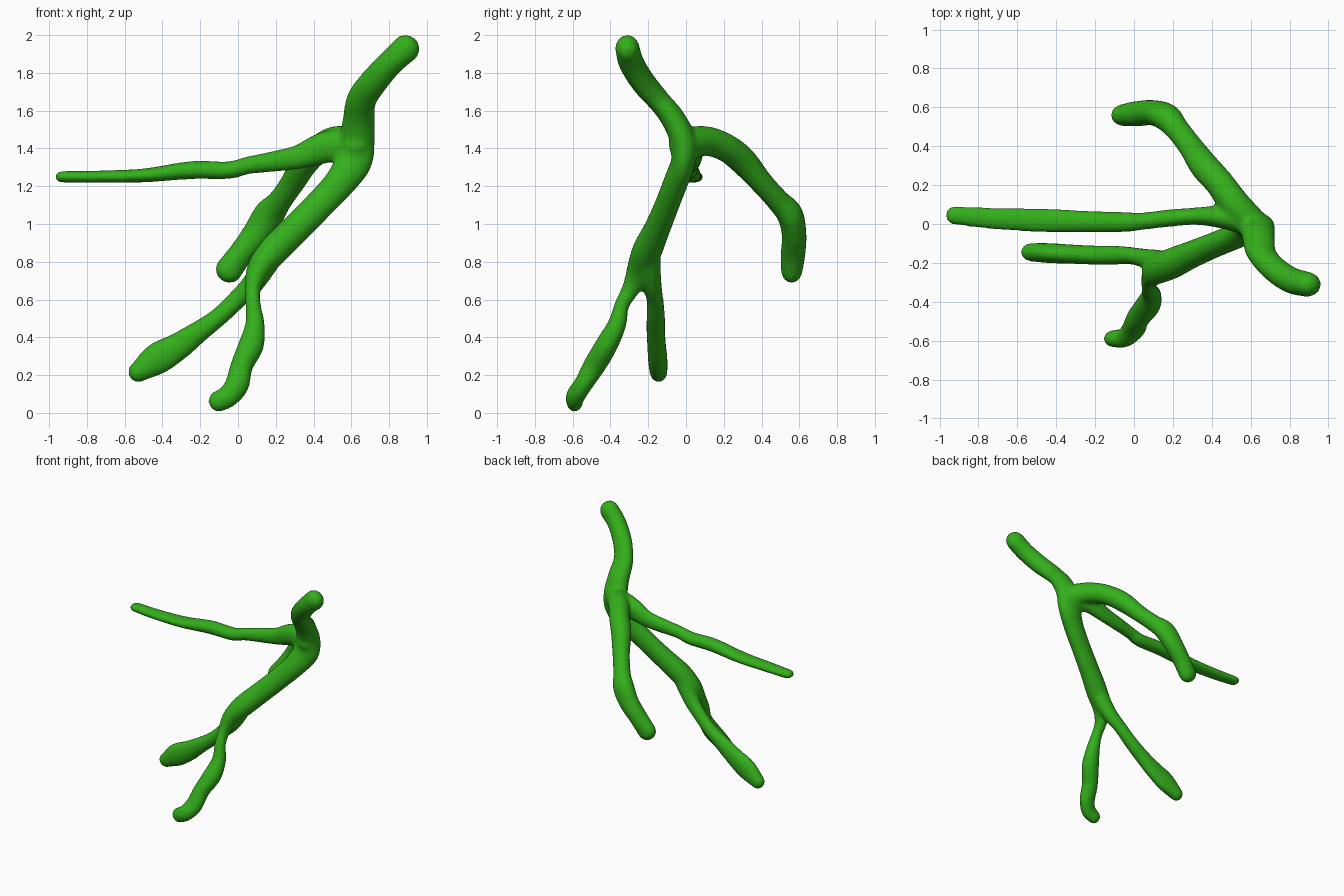
import bpy, bmesh, math
from mathutils import Vector

SIDES, STEPS = 16, 5

# Limb paths: x, y, z, in-plane radius, sideways radius
trunk_and_front_root = [
    (.89, -.31, 1.93, .075, .065), (.81, -.29, 1.855, .07, .068), (.72, -.23, 1.755, .075, .065),
    (.655, -.15, 1.66, .08, .06), (.64, -.07, 1.56, .085, .065), (.63, -.015, 1.44, .095, .07),
    (.61, -.015, 1.33, .1, .065), (.54, -.055, 1.22, .085, .065), (.42, -.105, 1.09, .08, .065),
    (.30, -.155, .97, .08, .07), (.19, -.205, .86, .08, .08), (.11, -.24, .76, .065, .075),
    (.08, -.29, .66, .043, .05), (.08, -.34, .57, .042, .04), (.09, -.365, .47, .052, .05),
    (.07, -.42, .36, .068, .06), (.02, -.485, .25, .06, .06), (-.005, -.545, .15, .065, .05),
    (-.05, -.585, .09, .06, .05), (-.105, -.59, .06, .057, .045)]
side_root = [
    (.19, -.205, .86, .07, .07), (.09, -.185, .70, .06, .055), (0, -.165, .605, .052, .045),
    (-.1, -.16, .51, .05, .05), (-.2, -.16, .435, .058, .05), (-.32, -.155, .35, .075, .05),
    (-.43, -.15, .285, .085, .052), (-.53, -.145, .215, .055, .048)]
long_branch = [
    (.62, 0, 1.42, .085, .07), (.46, .035, 1.405, .085, .06), (.32, .04, 1.355, .065, .045),
    (.18, .03, 1.33, .055, .045), (.05, .015, 1.31, .047, .045), (-.05, .01, 1.285, .047, .052),
    (-.25, .012, 1.285, .048, .057), (-.5, .02, 1.257, .037, .062), (-.75, .03, 1.25, .033, .055),
    (-.93, .045, 1.25, .031, .047)]
back_branch = [
    (.62, -.01, 1.42, .09, .08), (.52, .1, 1.44, .08, .08), (.44, .21, 1.405, .075, .075),
    (.36, .3, 1.335, .075, .075), (.29, .4, 1.22, .065, .062), (.22, .49, 1.12, .065, .062),
    (.165, .55, 1.05, .083, .07), (.1, .572, .95, .077, .066), (.02, .568, .85, .067, .066),
    (-.05, .56, .755, .073, .058)]


def spline(nodes):
    p = [Vector(n) for n in nodes]
    p = [2 * p[0] - p[1]] + p + [2 * p[-1] - p[-2]]
    out = []
    for a, b, c, d in zip(p, p[1:], p[2:], p[3:]):
        for k in range(STEPS):
            t = k / STEPS
            out.append(.5 * (2 * b + (c - a) * t + (2 * a - 5 * b + 4 * c - d) * t * t
                             + (3 * b - a - 3 * c + d) * t ** 3))
    return out + [p[-2]]


def tube(bm, nodes):
    pts = spline(nodes)
    rings = []
    for i, p in enumerate(pts):
        tan = (pts[min(i + 1, len(pts) - 1)].xyz - pts[max(i - 1, 0)].xyz).normalized()
        rings.append((p.xyz, tan, p[3], p[4]))

    # rounded ends
    def cap(ring, sign):
        c, t, a, b = ring
        r = (a + b) / 2
        return [(c + t * sign * r * math.sin(q), t, a * math.cos(q), b * math.cos(q))
                for q in (.4, .8, 1.15, 1.45)]
    rings = cap(rings[0], -1)[::-1] + rings + cap(rings[-1], 1)
    loops = []
    for c, t, a, b in rings:
        u = t.cross(Vector((0, 1, 0))).normalized()
        v = u.cross(t)
        loops.append([bm.verts.new(c + u * a * math.cos(w) + v * b * math.sin(w))
                      for w in (2 * math.pi * k / SIDES for k in range(SIDES))])
    for l0, l1 in zip(loops, loops[1:]):
        for k in range(SIDES):
            j = (k + 1) % SIDES
            bm.faces.new((l0[k], l0[j], l1[j], l1[k]))
    bm.faces.new(loops[0][::-1])
    bm.faces.new(loops[-1])


# All limbs fused into one organic branch
bm = bmesh.new()
for path in (trunk_and_front_root, side_root, long_branch, back_branch):
    tube(bm, path)
bmesh.ops.recalc_face_normals(bm, faces=bm.faces)
mesh = bpy.data.meshes.new("branch")
bm.to_mesh(mesh)
bm.free()
branch = bpy.data.objects.new("branch", mesh)
bpy.context.collection.objects.link(branch)

remesh = branch.modifiers.new("fuse", 'REMESH')
remesh.mode = 'VOXEL'
remesh.voxel_size = .012
remesh.use_smooth_shade = True
smooth = branch.modifiers.new("blend", 'SMOOTH')
smooth.factor = .5
smooth.iterations = 8

green = bpy.data.materials.new("green")
green.diffuse_color = (.034, .43, .011, 1)
mesh.materials.append(green)
